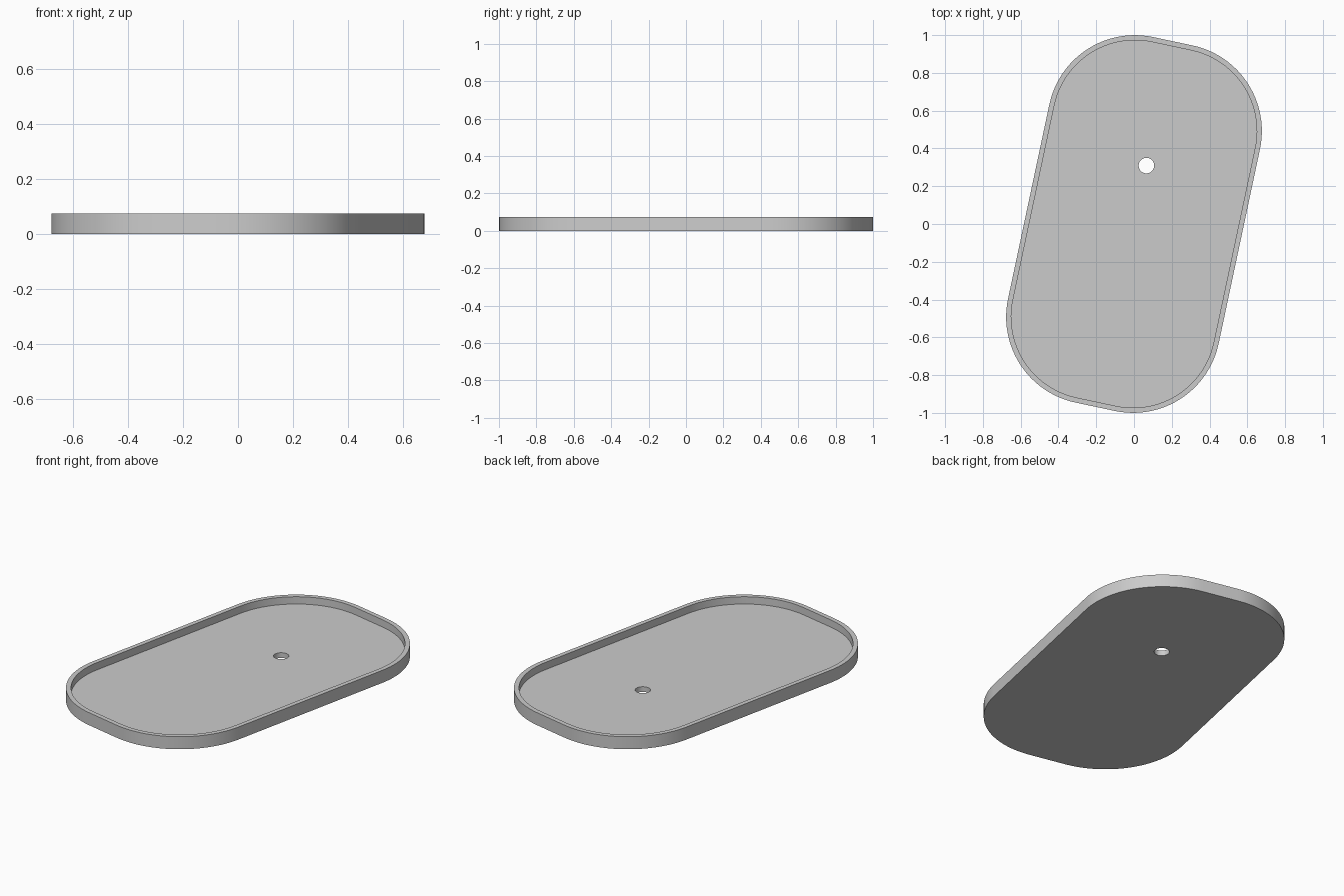
import bpy, bmesh
from math import sin, cos, pi, radians
from mathutils import Matrix

cube = bpy.data.objects.get("Cube")
if cube:
    bpy.data.objects.remove(cube, do_unlink=True)

HALF_X, HALF_Y = 0.107, 0.526      # corner arc centres
RADIUS, RIM = 0.463, 0.027         # outer corner radius, rim width
HEIGHT, FLOOR = 0.074, 0.031
HOLE_Y, HOLE_R = 0.316, 0.041
STEPS = 24                         # segments per corner
TILT = Matrix.Rotation(radians(-12), 4, 'Z')


def outline(bm, radius, z):
    """Rounded rectangle loop of vertices at height z."""
    loop = []
    for corner, (sx, sy) in enumerate(((1, 1), (-1, 1), (-1, -1), (1, -1))):
        for i in range(STEPS + 1):
            a = (corner + i / STEPS) * pi / 2
            loop.append(bm.verts.new((sx * HALF_X + radius * cos(a),
                                      sy * HALF_Y + radius * sin(a), z)))
    return loop


def make_object(name, bm):
    bmesh.ops.recalc_face_normals(bm, faces=bm.faces[:])
    bm.transform(TILT)
    mesh = bpy.data.meshes.new(name)
    bm.to_mesh(mesh)
    bm.free()
    obj = bpy.data.objects.new(name, mesh)
    bpy.context.collection.objects.link(obj)
    return obj


# Tray: underside, outer wall, rim, inner wall and floor
bm = bmesh.new()
loops = [outline(bm, RADIUS, 0), outline(bm, RADIUS, HEIGHT),
         outline(bm, RADIUS - RIM, HEIGHT), outline(bm, RADIUS - RIM, FLOOR)]
for low, high in zip(loops, loops[1:]):
    for i in range(len(low)):
        bm.faces.new((low[i - 1], low[i], high[i], high[i - 1]))
bm.faces.new(loops[0])
bm.faces.new(loops[-1])
tray = make_object("tray", bm)

# Drain hole through the floor
bm = bmesh.new()
bmesh.ops.create_cone(bm, cap_ends=True, segments=48, radius1=HOLE_R,
                      radius2=HOLE_R, depth=0.3,
                      matrix=Matrix.Translation((0, HOLE_Y, 0)))
cutter = make_object("drain_hole_cutter", bm)
cutter.hide_render = True

# Plain grey material
grey = bpy.data.materials.new("light grey")
grey.use_nodes = True
colour = (0.6, 0.6, 0.6, 1)
grey.diffuse_color = colour
grey.node_tree.nodes["Principled BSDF"].inputs["Base Color"].default_value = colour
tray.data.materials.append(grey)
cutter.data.materials.append(grey)

# Cut the hole, then drop the cutter
bpy.ops.object.select_all(action='DESELECT')
bpy.context.view_layer.objects.active = tray
tray.select_set(True)
cut = tray.modifiers.new("drain_hole", 'BOOLEAN')
cut.operation, cut.solver, cut.object = 'DIFFERENCE', 'EXACT', cutter
bpy.ops.object.modifier_apply(modifier=cut.name)
bpy.data.objects.remove(cutter, do_unlink=True)
bpy.ops.object.shade_smooth_by_angle(angle=radians(30))
